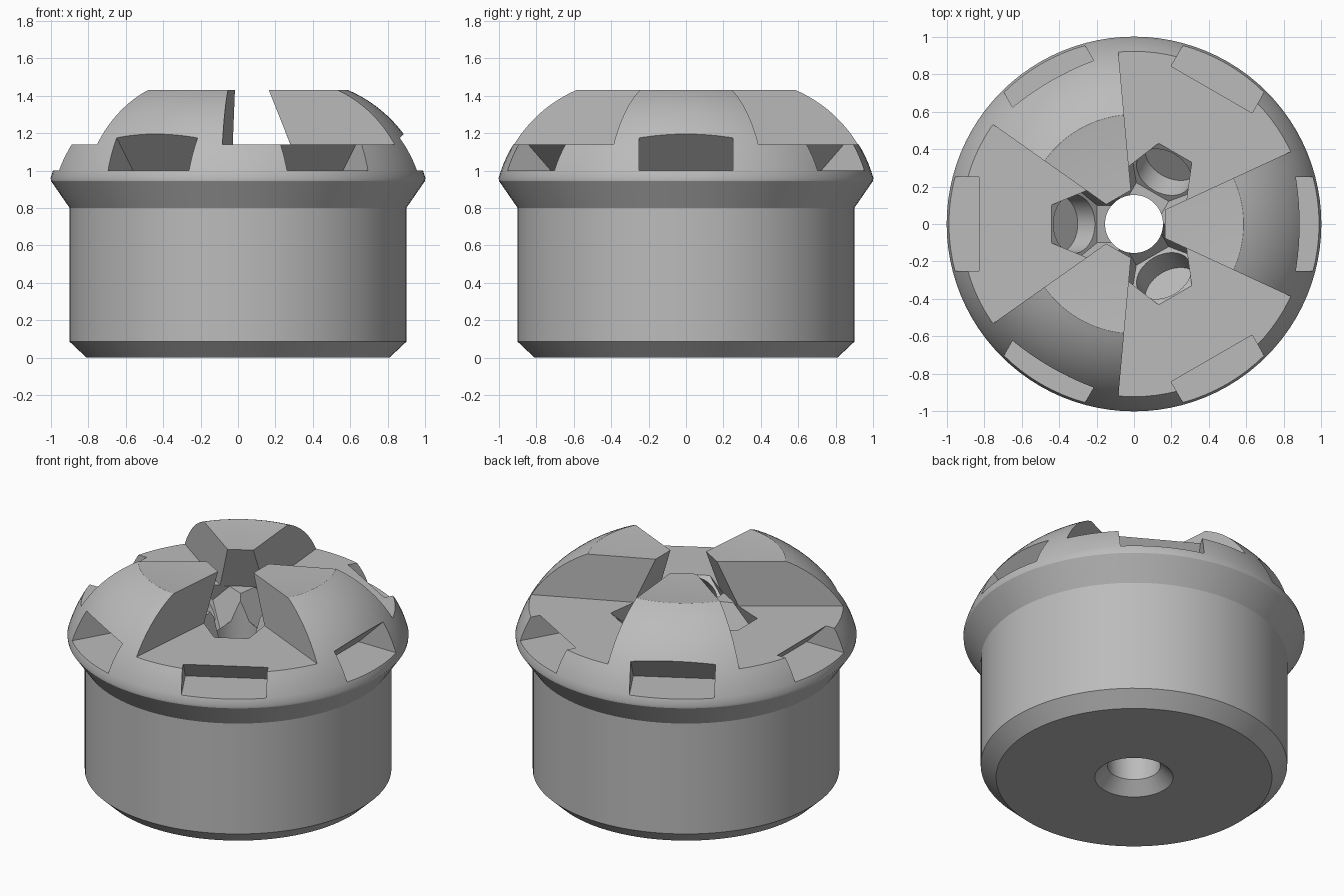
import bpy, bmesh, math
from mathutils import Matrix

if "Cube" in bpy.data.objects:
    bpy.data.objects.remove(bpy.data.objects["Cube"], do_unlink=True)

FLOOR = 1.14   # height of the recess floors
TOP = 1.43     # height of the flat crown

metal = bpy.data.materials.new("grey_metal")
metal.use_nodes = True
grey = (0.5, 0.5, 0.5, 1)
metal.diffuse_color = grey
metal.node_tree.nodes["Principled BSDF"].inputs["Base Color"].default_value = grey


def make_object(name, bm):
    bmesh.ops.recalc_face_normals(bm, faces=bm.faces)
    mesh = bpy.data.meshes.new(name)
    bm.to_mesh(mesh)
    bm.free()
    mesh.materials.append(metal)
    obj = bpy.data.objects.new(name, mesh)
    bpy.context.collection.objects.link(obj)
    return obj


def lathe(name, profile, steps=96):
    bm = bmesh.new()
    verts = [bm.verts.new((r, 0, z)) for r, z in profile]
    edges = [bm.edges.new((v, verts[i - 1])) for i, v in enumerate(verts)]
    bmesh.ops.spin(bm, geom=verts + edges, cent=(0, 0, 0), axis=(0, 0, 1),
                   angle=math.tau, steps=steps)
    bmesh.ops.remove_doubles(bm, verts=bm.verts, dist=0.0005)
    return make_object(name, bm)


def ngon(n, radius, phase):
    return [(radius * math.cos(phase + math.tau * i / n),
             radius * math.sin(phase + math.tau * i / n)) for i in range(n)]


def carve(target, points, low, high, matrix=Matrix(), taper=1.0):
    """Subtract a prism, extruded along its own z, from the target."""
    bm = bmesh.new()
    base = [bm.verts.new((x, y, low)) for x, y in points]
    cap = [bm.verts.new((x * taper, y * taper, high)) for x, y in points]
    bm.faces.new(base)
    bm.faces.new(cap)
    for i in range(len(points)):
        bm.faces.new((base[i - 1], base[i], cap[i], cap[i - 1]))
    bm.transform(matrix)
    cutter = make_object("cutter", bm)
    cutter.hide_render = True
    mod = target.modifiers.new("carve", "BOOLEAN")
    mod.operation = "DIFFERENCE"
    mod.solver = "EXACT"
    mod.object = cutter
    bpy.context.view_layer.objects.active = target
    bpy.ops.object.modifier_apply(modifier=mod.name)
    bpy.data.objects.remove(cutter, do_unlink=True)


def turn(degrees):
    return Matrix.Rotation(math.radians(degrees), 4, "Z")


# Turned body: bored shank, flared collar and domed head
arc = [math.radians(16 + 51 * i / 16) for i in range(17)]
dome = [(0.3 + 0.73 * math.cos(a), 0.76 + 0.73 * math.sin(a)) for a in arc]
profile = [(0.155, 0.075), (0.23, 0), (0.81, 0), (0.9, 0.085), (0.9, 0.8), (1, 0.945)]
profile += dome + [(0.575, TOP), (0.155, TOP)]
body = lathe("drill_bit_head", profile)

# Undercut inner tips of the three ridges
carve(body, ngon(3, 0.56, math.radians(60)), FLOOR, 1.5, taper=0.49)

# Three wedge recesses between the ridges
reach = 1.2
side = reach * math.tan(math.radians(35.2))
for az in (60, 180, 300):
    carve(body, [(0, 0), (reach, -side), (reach, side)], FLOOR, 1.6, turn(az))

# Tilted hexagonal pockets with a round counterbore
for az in (60, 180, 300):
    tilt = turn(az) @ Matrix.Translation((0.32, 0, 1.02)) @ Matrix.Rotation(math.radians(-45), 4, "Y")
    carve(body, ngon(6, 0.2, math.pi / 2), 0, 0.3, tilt)
    carve(body, ngon(40, 0.157, 0), -0.13, 0.1, tilt)

# Six undercut notches around the rim
for az in range(0, 360, 60):
    upright = turn(az) @ Matrix.Rotation(math.pi / 2, 4, "X")
    carve(body, [(0.69, 1.0), (1.1, 1.0), (1.1, 1.41)], -0.25, 0.25, upright)

# Smooth turned surfaces, crisp cut edges
bpy.ops.object.select_all(action="DESELECT")
body.select_set(True)
bpy.context.view_layer.objects.active = body
bpy.ops.object.shade_smooth_by_angle(angle=math.radians(28))
